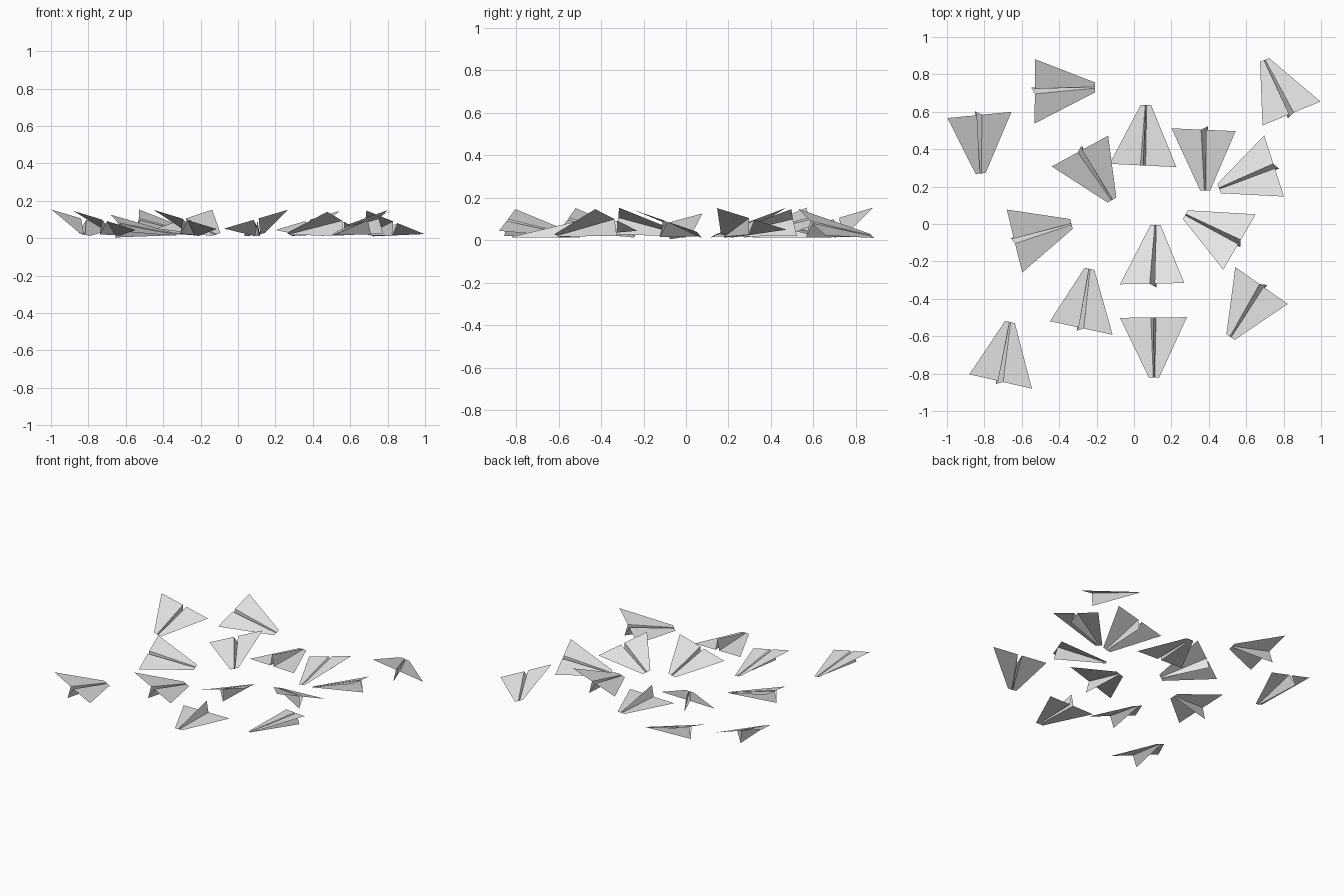
import bpy, math
from mathutils import Vector

if "Cube" in bpy.data.objects:
    bpy.data.objects.remove(bpy.data.objects["Cube"])

# One paper colour
paper = bpy.data.materials.new("white_paper")
paper.diffuse_color = (0.8, 0.8, 0.8, 1)
paper.use_nodes = True
paper.node_tree.nodes["Principled BSDF"].inputs["Base Color"].default_value = paper.diffuse_color

HALF_SPAN, NOSE_HALF, KEEL = 0.179, 0.028, 0.08


def paper_plane(i, nose, tail, roll):
    """Folded sheet from nose point to tail point; positive roll lifts the left wing."""
    nose, tail = Vector(nose), Vector(tail)
    length = (nose - tail).length
    f = (nose - tail).normalized()
    r = f.cross(Vector((0, 0, 1))).normalized()
    u = r.cross(f)
    a = math.radians(roll)
    r, u = r * math.cos(a) - u * math.sin(a), u * math.cos(a) + r * math.sin(a)

    def at(x, y, z):
        return tail + r * x + f * y + u * z

    # keel fold, then each side: roots and wing corners
    verts = [at(0, 0, -KEEL), at(0, length, -0.004)]
    faces = []
    for s in (-1, 1):
        n = len(verts)
        verts += [at(s * 0.014, 0, 0), at(s * 0.004, length, 0),
                  at(s * HALF_SPAN, 0, 0), at(s * NOSE_HALF, length, 0)]
        wall, wing = (0, 1, n + 1, n), (n, n + 1, n + 3, n + 2)
        faces += [wall, wing] if s < 0 else [wall[::-1], wing[::-1]]
    faces = [fc[::-1] for fc in faces]
    me = bpy.data.meshes.new(f"paper_plane_{i}")
    me.from_pydata(verts, [], faces)
    me.materials.append(paper)
    ob = bpy.data.objects.new(f"paper_plane_{i}", me)
    bpy.context.collection.objects.link(ob)


# nose x, y, tail x, y, tail height, roll (180 = lying upside down)
planes = [
    (-0.82, 0.27, -0.826, 0.583, 0.102, -17),
    (-0.209, 0.73, -0.53, 0.709, 0.102, 17),
    (-0.118, 0.128, -0.289, 0.39, 0.102, 17),
    (0.064, 0.636, 0.048, 0.313, 0.012, 180),
    (0.698, 0.877, 0.842, 0.591, 0.085, 21),
    (0.38, 0.179, 0.372, 0.504, 0.095, 17),
    (0.455, 0.19, 0.749, 0.31, 0.1, 17),
    (0.115, -0.005, 0.097, -0.319, 0.102, -17),
    (0.275, 0.05, 0.564, -0.096, 0.09, 17),
    (-0.238, -0.24, -0.282, -0.556, 0.1, 17),
    (0.516, -0.604, 0.682, -0.329, 0.095, 17),
    (0.107, -0.82, 0.104, -0.5, 0.012, 180),
    (-0.663, -0.524, -0.713, -0.842, 0.095, 17),
    (-0.334, 0.0, -0.639, -0.091, 0.08, 15),
]
for i, (nx, ny, tx, ty, tz, roll) in enumerate(planes, 1):
    nz = 0.012 if roll == 180 else 0.02
    # planes 1 list roll toward their own right, so the sign is read per heading
    if i == 1:
        roll = -roll * -1
    paper_plane(i, (nx, ny, nz), (tx, ty, tz), roll)
